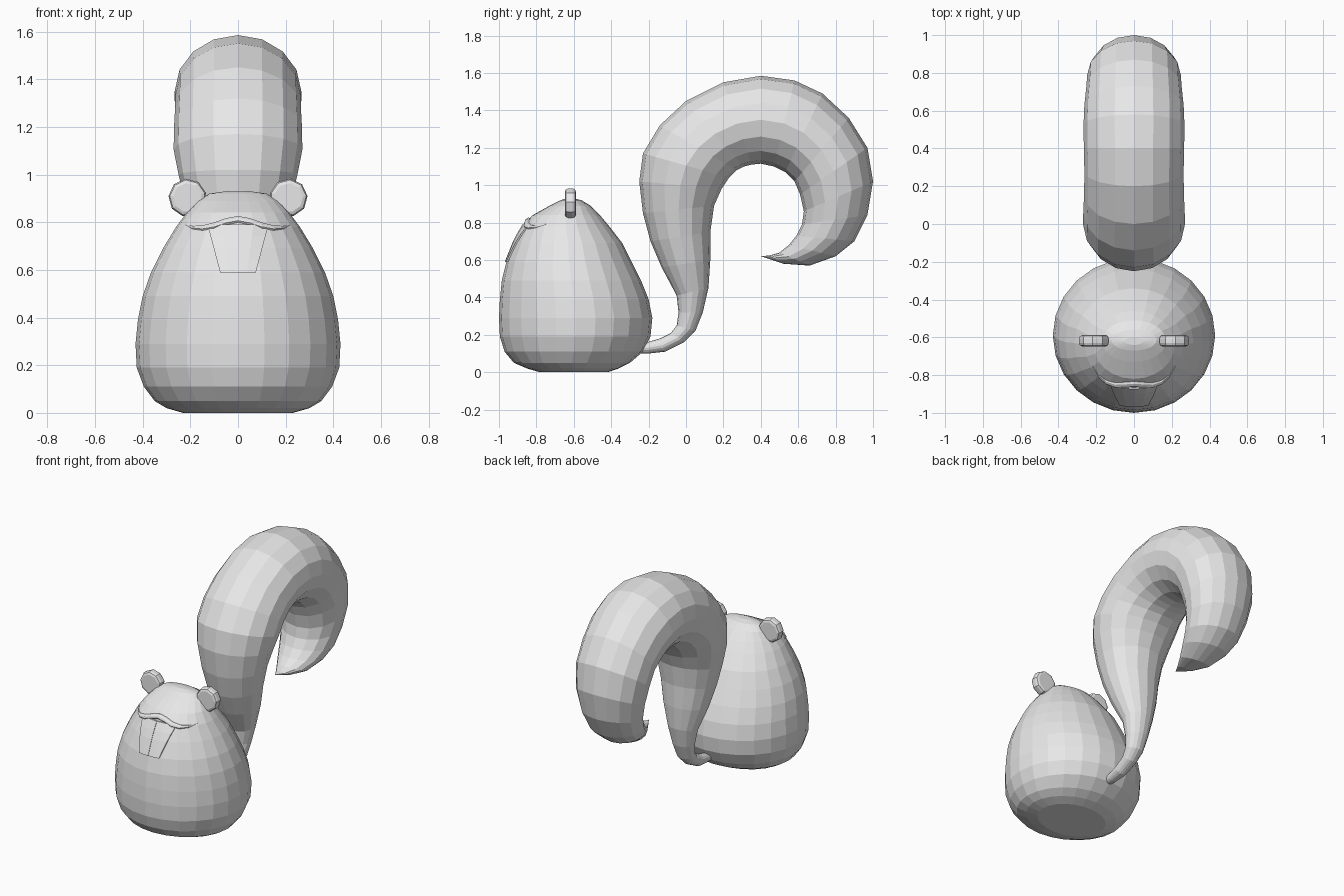
import bpy
import bmesh
from math import sin, cos, pi, sqrt
from mathutils import Vector, Matrix

default = bpy.data.objects.get("Cube")
if default:
    bpy.data.objects.remove(default, do_unlink=True)

grey = bpy.data.materials.new("plain grey")
grey.use_nodes = True
grey.diffuse_color = (0.8, 0.8, 0.8, 1)
grey.node_tree.nodes["Principled BSDF"].inputs["Base Color"].default_value = grey.diffuse_color


def finish(name, bm):
    """Turn a bmesh into a named, flat-shaded grey object."""
    bmesh.ops.recalc_face_normals(bm, faces=bm.faces)
    mesh = bpy.data.meshes.new(name)
    bm.to_mesh(mesh)
    bm.free()
    mesh.materials.append(grey)
    obj = bpy.data.objects.new(name, mesh)
    bpy.context.collection.objects.link(obj)
    return obj


def loft(name, rings, tip=None):
    """Skin equal-sized rings of points; close the ends with a cap or a tip."""
    bm = bmesh.new()
    loops = [[bm.verts.new(p) for p in ring] for ring in rings]
    count = len(loops[0])
    for a, b in zip(loops, loops[1:]):
        for i in range(count):
            j = (i + 1) % count
            bm.faces.new((a[i], a[j], b[j], b[i]))
    bm.faces.new(loops[0])
    if tip:
        point = bm.verts.new(tip)
        for i in range(count):
            bm.faces.new((loops[-1][i], loops[-1][(i + 1) % count], point))
    else:
        bm.faces.new(loops[-1])
    return finish(name, bm)


def ellipse(centre, axis_a, axis_b, sides):
    """Points around an ellipse given by its two half-axes."""
    return [centre + axis_a * cos(2 * pi * i / sides) + axis_b * sin(2 * pi * i / sides)
            for i in range(sides)]


# Body levels in hundredths: height, front y, back y, half width
LEVELS = [(0, -78, -42, 23), (2, -85, -36, 30), (5, -92, -30, 35), (11, -97, -23, 39.5),
          (19, -99.5, -19, 42.5), (29, -100, -18, 43), (39, -99.5, -20, 42),
          (49, -98.5, -24, 40), (59, -96, -29, 36.5), (69, -92, -34, 31.5),
          (78, -87.5, -41, 26), (84, -82, -46, 21.5), (89, -73, -51, 17),
          (92, -67, -56, 12), (93, -64, -60, 5)]


def body_ring(level):
    z, front, back, half = (v / 100 for v in level)
    centre = Vector((0, (front + back) / 2, z))
    return ellipse(centre, Vector((half, 0, 0)), Vector((0, (back - front) / 2, 0)), 24)


def on_body(x, z, lift):
    """Point on the front of the body at x and z, raised by lift."""
    for low, high in zip(LEVELS, LEVELS[1:]):
        if low[0] <= z * 100 <= high[0]:
            t = (z * 100 - low[0]) / (high[0] - low[0])
            front, back, half = (((1 - t) * low[k] + t * high[k]) / 100 for k in (1, 2, 3))
            bulge = sqrt(max(0, 1 - (x / half) ** 2))
            return Vector((x, (front + back) / 2 - (back - front) / 2 * bulge - lift, z))


loft("body", [body_ring(level) for level in LEVELS])

# Tail: outer and inner edge of each section in hundredths (y, z, y, z)
SECTIONS = [(-28, 15, -28, 10), (-21, 16, -20, 10), (-14, 18, -11, 11), (-8, 21, -1, 16),
            (-5, 25, 5, 22), (-4, 32, 9, 32), (-5, 41, 12, 45), (-13, 56, 13, 60),
            (-19, 70, 13, 75), (-23, 85, 15, 89), (-25, 102, 19, 98), (-23, 117, 23, 104),
            (-14, 132, 27, 108), (0, 145, 31, 110), (20, 155, 35, 111), (40, 158.5, 40, 111.5),
            (58, 156, 47, 110), (73, 149, 53, 107), (87, 136, 58, 102), (97, 120, 61, 95),
            (100, 102, 63, 86), (97, 84, 62, 79), (90, 70, 59, 73), (80, 62, 55, 68),
            (66, 57, 50, 64), (52, 58, 45, 62.5)]


def tail_ring(section):
    oy, oz, iy, iz = (v / 100 for v in section)
    outer, inner = Vector((0, oy, oz)), Vector((0, iy, iz))
    radius = (outer - inner) / 2
    return ellipse((outer + inner) / 2, Vector((radius.length * 1.13, 0, 0)), radius, 16)


loft("tail", [tail_ring(s) for s in SECTIONS], tip=(0, 0.4, 0.62))

# Ears: rounded discs, mirrored
for side, name in ((1, "left_ear"), (-1, "right_ear")):
    bm = bmesh.new()
    bmesh.ops.create_cone(bm, cap_ends=True, segments=9, radius1=0.08, radius2=0.08, depth=0.06,
                          matrix=Matrix.Rotation(pi / 2, 4, "X"))
    rim = [e for e in bm.edges if abs(e.verts[0].co.y - e.verts[1].co.y) < 0.01]
    bmesh.ops.bevel(bm, geom=rim, offset=0.018, segments=2, profile=0.5, affect="EDGES")
    ear = finish(name, bm)
    ear.location = (side * 0.212, -0.618, 0.903)
    ear.rotation_euler.y = side * pi / 4

# Upper lip: a thin tapering ridge with a raised middle
HALF_LIP = [(0, 0.812), (0.05, 0.803), (0.1, 0.786), (0.15, 0.776), (0.19, 0.778), (0.22, 0.79)]
path = [(-x, z) for x, z in reversed(HALF_LIP[1:])] + HALF_LIP
lip_rings = []
for x, z in path:
    size = 0.014 * (1 - 0.8 * (abs(x) / 0.22) ** 3)
    lip_rings.append(ellipse(on_body(x, z, 0), Vector((0, size * 1.2, size * 0.4)),
                             Vector((0, 0, size)), 8))
loft("upper_lip", lip_rings)

# Front teeth: two tapering plates that follow the body
for side, name in ((1, "left_tooth"), (-1, "right_tooth")):
    bm = bmesh.new()
    rows = 5
    columns = 3
    grid = []
    for r in range(rows):
        t = r / (rows - 1)
        z = 0.59 + 0.2 * t
        width = 0.075 + 0.053 * t
        row = []
        for c in range(columns):
            x = 0.001 + (width - 0.001) * c / (columns - 1)
            row.append(bm.verts.new(on_body(side * x, z, 0.009)))
        grid.append(row)
    for a, b in zip(grid, grid[1:]):
        for c in range(columns - 1):
            bm.faces.new((a[c], a[c + 1], b[c + 1], b[c]))
    # Give the plate its depth into the body
    shell = bmesh.ops.extrude_face_region(bm, geom=bm.faces[:], use_keep_orig=True)
    moved = [v for v in shell["geom"] if isinstance(v, bmesh.types.BMVert)]
    bmesh.ops.translate(bm, verts=moved, vec=(0, 0.0095, 0))
    finish(name, bm)
